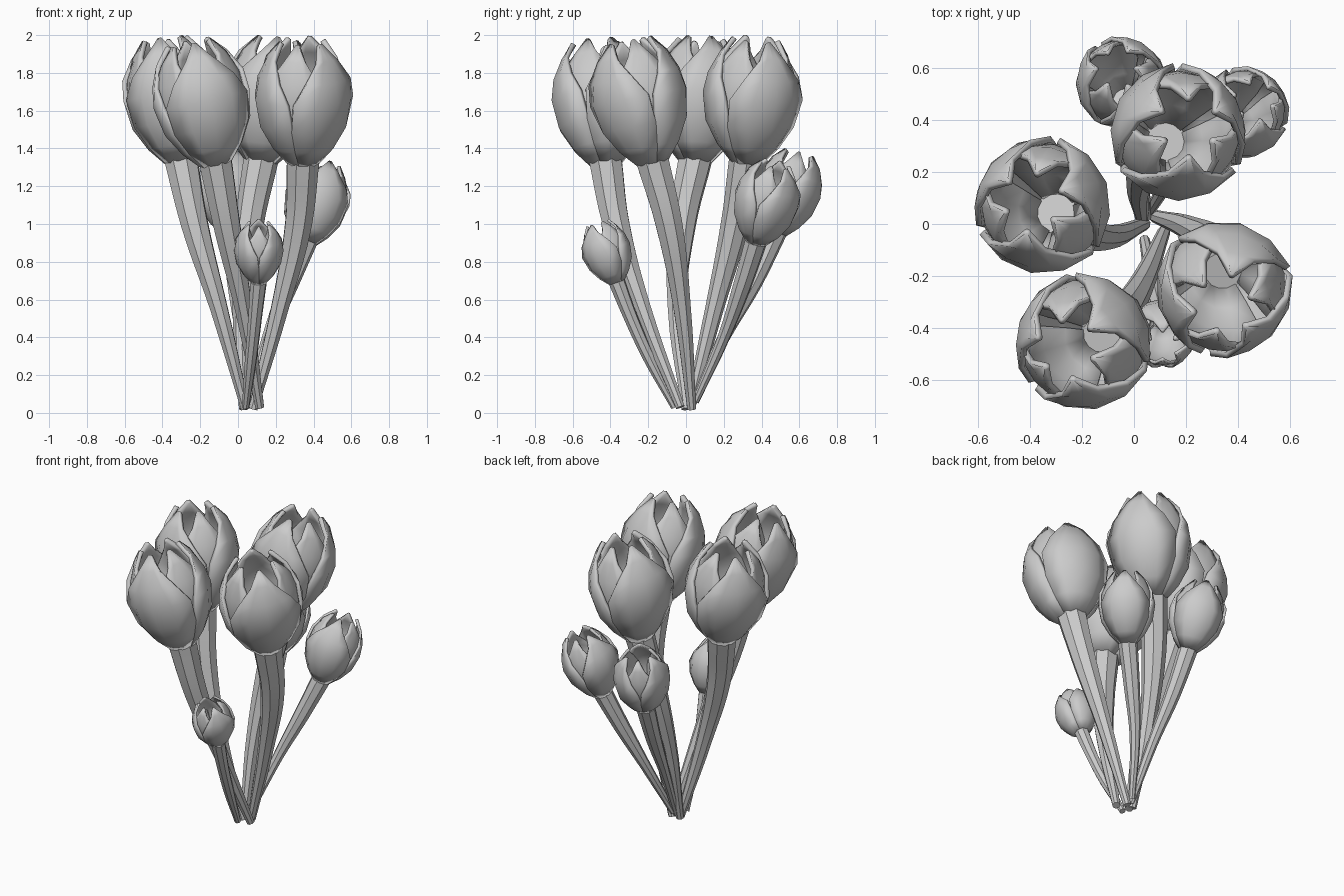
import bpy, bmesh
from math import sin, cos, radians
from mathutils import Vector

if "Cube" in bpy.data.objects:
    bpy.data.objects.remove(bpy.data.objects["Cube"])

# Petal profile: height, radius, half width in degrees
PETAL = [(0.0, 0.085, 60), (0.09, 0.165, 60), (0.21, 0.235, 60), (0.36, 0.262, 56),
         (0.47, 0.243, 42), (0.58, 0.19, 22), (0.665, 0.125, 4)]
COLS = [-1, -0.5, 0, 0.5, 1]


def smooth(ob):
    bpy.ops.object.select_all(action='DESELECT')
    ob.select_set(True)
    bpy.context.view_layer.objects.active = ob
    bpy.ops.object.shade_smooth_by_angle(angle=radians(30))


def flower(name, base, lean, scale, turn):
    """Tulip head: three outer and three inner petals around a leaning axis."""
    axis = Vector((lean[0], lean[1], 0.36 * scale))
    rot = Vector((0, 0, 1)).rotation_difference(axis)
    bm = bmesh.new()
    for i in range(6):
        inner = i % 2
        mid = radians(turn + 60 * i)
        rows = []
        for k, (z, r, half) in enumerate(PETAL):
            row = []
            for u in COLS:
                a = mid + radians(half * u * (0.88 if inner else 1))
                rr = r * (0.92 if inner else 1)
                if k > 2 and abs(u) == 1:      # edges flare a little
                    rr += 0.008
                p = Vector((rr * cos(a), rr * sin(a), z))
                row.append(bm.verts.new(Vector(base) + rot @ (p * scale)))
            rows.append(row)
        for lo, hi in zip(rows, rows[1:]):
            for j in range(len(COLS) - 1):
                bm.faces.new((lo[j], lo[j + 1], hi[j + 1], hi[j]))
    me = bpy.data.meshes.new(name)
    bm.to_mesh(me)
    bm.free()
    ob = bpy.data.objects.new(name, me)
    bpy.context.collection.objects.link(ob)
    mod = ob.modifiers.new("thickness", 'SOLIDIFY')
    mod.thickness = 0.024 * scale
    mod.offset = -1
    smooth(ob)


def stem(name, points, radii):
    """Tapered, gently curved stalk."""
    cu = bpy.data.curves.new(name, 'CURVE')
    cu.dimensions = '3D'
    cu.bevel_depth = 1
    cu.bevel_resolution = 2
    cu.resolution_u = 5
    cu.use_fill_caps = True
    sp = cu.splines.new('BEZIER')
    sp.bezier_points.add(len(points) - 1)
    for bp, co, r in zip(sp.bezier_points, points, radii):
        bp.co = co
        bp.radius = r
        bp.handle_left_type = bp.handle_right_type = 'AUTO'
    ob = bpy.data.objects.new(name, cu)
    bpy.context.collection.objects.link(ob)
    bpy.ops.object.select_all(action='DESELECT')
    ob.select_set(True)
    bpy.context.view_layer.objects.active = ob
    bpy.ops.object.convert(target='MESH')
    smooth(bpy.context.object)


# name, scale, lean of the head, petal turn, stem path (last point = base of head)
PLANTS = [
    ("left", 1.0, (-0.05, 0.02), 20,
     [(0.04, 0.0, 0.02), (-0.1, -0.05, 0.55), (-0.23, -0.02, 1.0), (-0.30, 0.05, 1.325)]),
    ("front", 1.0, (-0.08, -0.03), 40,
     [(0.115, -0.03, 0.03), (0.03, -0.23, 0.55), (-0.06, -0.37, 1.0), (-0.115, -0.425, 1.315)]),
    ("right", 1.0, (0.0, -0.075), 75,
     [(0.08, 0.03, 0.02), (0.22, -0.02, 0.55), (0.32, -0.09, 1.0), (0.345, -0.175, 1.32)]),
    ("back", 1.0, (0.05, 0.03), 30,
     [(0.03, 0.02, 0.02), (0.02, 0.15, 0.55), (0.06, 0.26, 1.0), (0.12, 0.32, 1.325)]),
    ("small_back", 0.67, (-0.02, 0.07), 60,
     [(0.05, 0.03, 0.04), (0.02, 0.2, 0.4), (-0.01, 0.36, 0.7), (-0.03, 0.475, 0.95)]),
    ("small_right", 0.67, (0.06, 0.06), 45,
     [(0.06, 0.05, 0.06), (0.16, 0.2, 0.4), (0.27, 0.3, 0.68), (0.36, 0.37, 0.90)]),
    ("small_front", 0.5, (0.0, -0.06), 90,
     [(0.04, -0.06, 0.03), (0.07, -0.2, 0.3), (0.09, -0.29, 0.5), (0.11, -0.365, 0.69)]),
]
for name, s, lean, turn, path in PLANTS:
    flower(name + "_flower", path[-1], lean, s, turn)
    tip = Vector(path[-1]) + Vector((lean[0], lean[1], 0.36 * s)).normalized() * 0.03 * s
    radii = [0.025, 0.049, 0.076, 0.093] if s == 1 else [0.02, 0.033, 0.05 * s / 0.67, 0.09 * s]
    stem(name + "_stem", path[:-1] + [tuple(tip)], radii)
